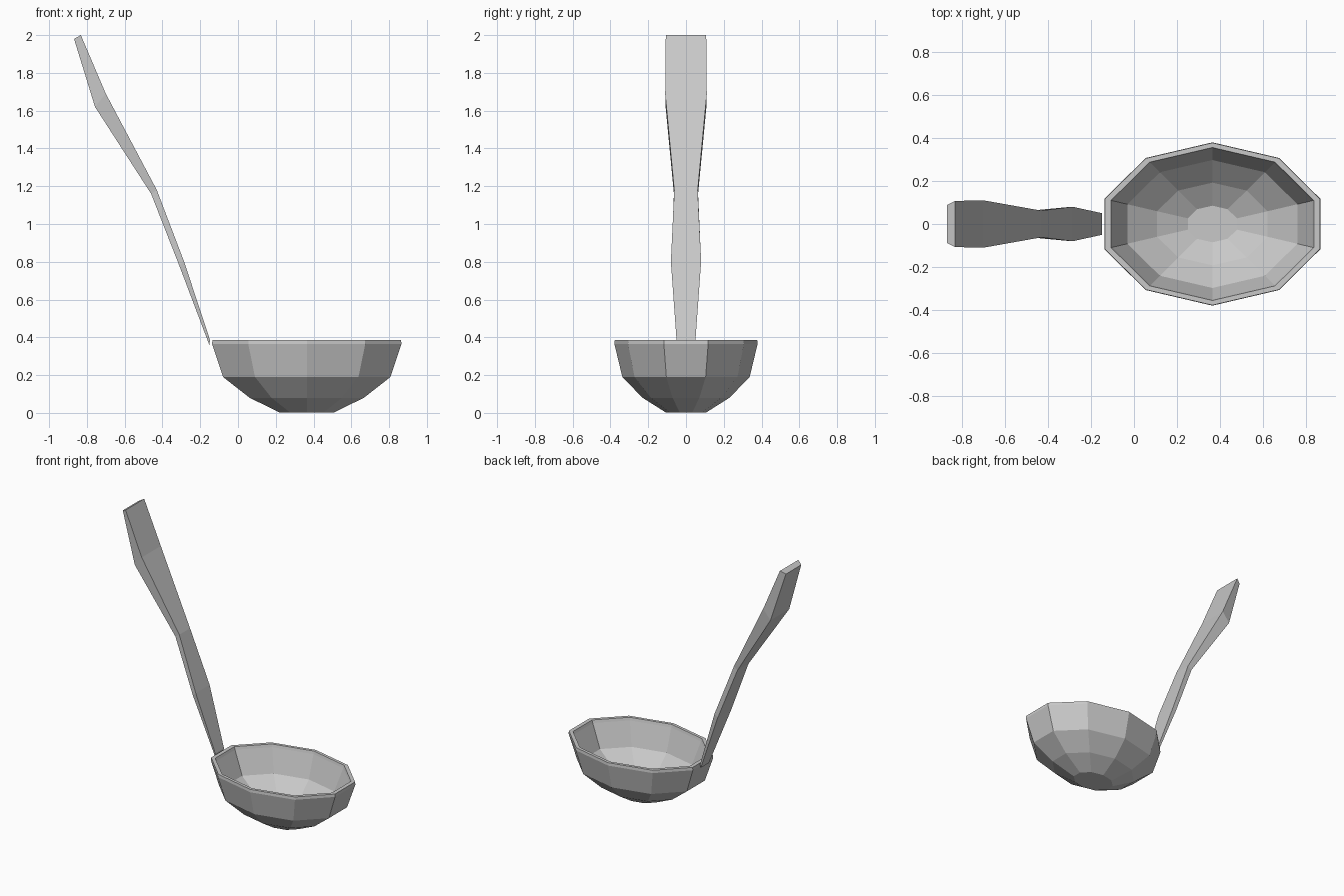
import bpy, bmesh, math

if "Cube" in bpy.data.objects:
    bpy.data.objects.remove(bpy.data.objects["Cube"])

steel = bpy.data.materials.new("steel_grey")
steel.diffuse_color = (0.58, 0.58, 0.58, 1)
steel.use_nodes = True
steel.node_tree.nodes["Principled BSDF"].inputs["Base Color"].default_value = steel.diffuse_color


def loft(name, rings, fix_normals=True):
    """Skin a stack of equal-sized rings and cap both ends."""
    bm = bmesh.new()
    loops = [[bm.verts.new(p) for p in ring] for ring in rings]
    n = len(loops[0])
    for a, b in zip(loops, loops[1:]):
        for i in range(n):
            j = (i + 1) % n
            bm.faces.new((a[i], a[j], b[j], b[i]))
    bm.faces.new(loops[0][::-1])
    bm.faces.new(loops[-1])
    bmesh.ops.recalc_face_normals(bm, faces=bm.faces)
    mesh = bpy.data.meshes.new(name)
    bm.to_mesh(mesh)
    bm.free()
    mesh.materials.append(steel)
    obj = bpy.data.objects.new(name, mesh)
    bpy.context.collection.objects.link(obj)
    return obj


def oval(rx, ry, z, cx=0.364, sides=10):
    """Ten-sided oval with a corner pointing to the front and the back."""
    return [(cx + rx * math.cos(math.pi / 2 + math.tau * i / sides),
             ry * math.sin(math.pi / 2 + math.tau * i / sides), z)
            for i in range(sides)]


# Bowl: outside from the foot up, over the rim, then down the inside
bowl_profile = [
    (0.153, 0.108, 0.003), (0.318, 0.23, 0.08), (0.466, 0.337, 0.19),
    (0.527, 0.379, 0.365), (0.525, 0.377, 0.385),
    (0.495, 0.355, 0.385), (0.488, 0.350, 0.365),
    (0.415, 0.297, 0.20), (0.27, 0.192, 0.10), (0.12, 0.085, 0.035),
]
loft("bowl", [oval(*p) for p in bowl_profile])

# Handle: upper edge (x, z), lower edge (x, z), half width above and below
handle_sections = [
    ((-0.148, 0.385), (-0.152, 0.36), 0.050, 0.047),
    ((-0.285, 0.80), (-0.311, 0.78), 0.080, 0.078),
    ((-0.430, 1.18), (-0.460, 1.16), 0.062, 0.064),
    ((-0.700, 1.69), (-0.757, 1.62), 0.110, 0.108),
    ((-0.832, 2.00), (-0.868, 1.98), 0.107, 0.088),
]
loft("handle", [
    [(u[0], -wu, u[1]), (u[0], wu, u[1]), (d[0], wd, d[1]), (d[0], -wd, d[1])]
    for u, d, wu, wd in handle_sections])
